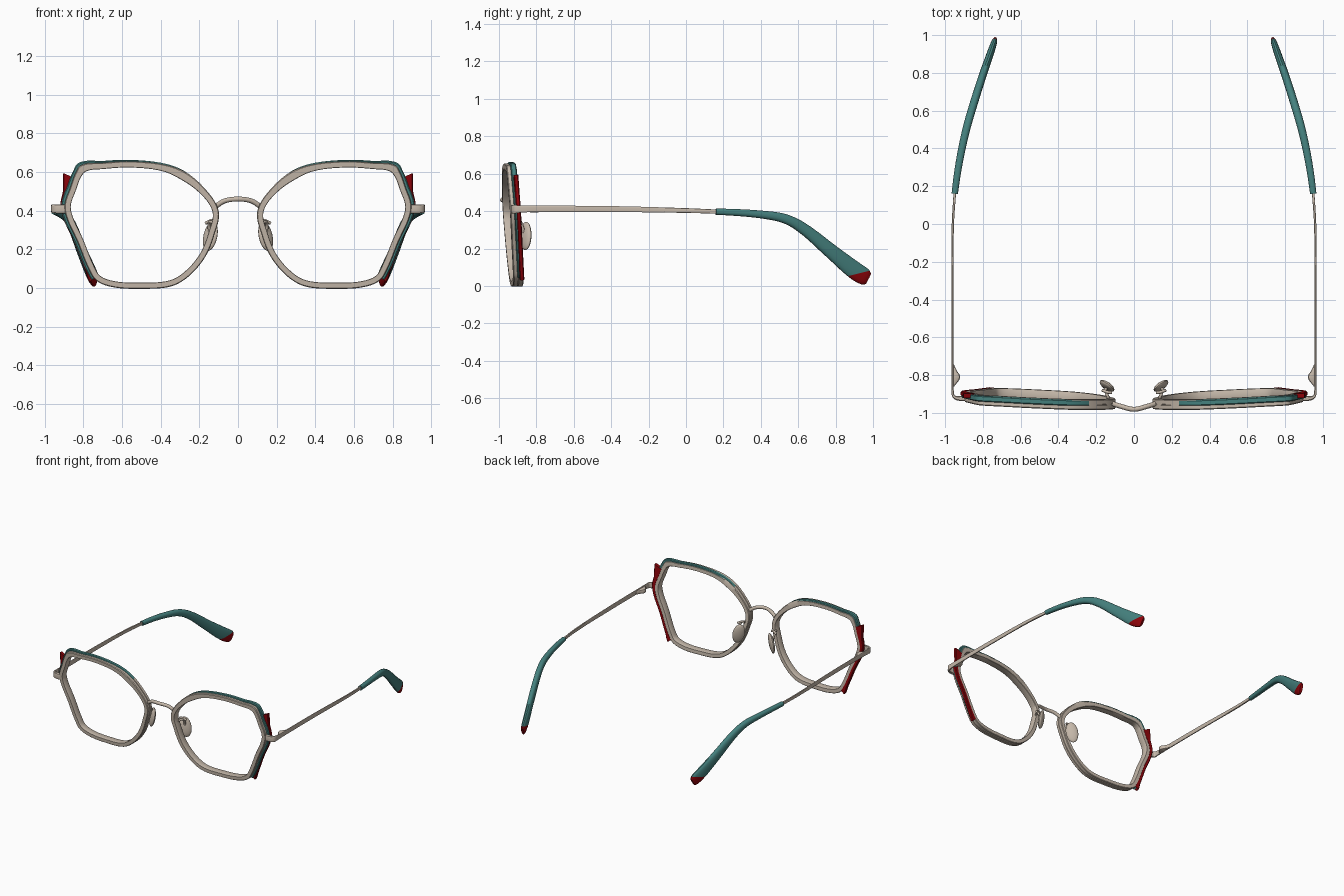
import bpy, bmesh, math
from mathutils import Vector, Matrix

cube = bpy.data.objects.get("Cube")
if cube:
    bpy.data.objects.remove(cube, do_unlink=True)


def material(name, rgb):
    m = bpy.data.materials.new(name)
    m.use_nodes = True
    m.diffuse_color = (*rgb, 1)
    m.node_tree.nodes["Principled BSDF"].inputs["Base Color"].default_value = (*rgb, 1)
    return m


BEIGE = material("warm_beige", (0.56, 0.48, 0.40))
TEAL = material("teal", (0.06, 0.22, 0.21))
RED = material("dark_red", (0.27, 0.001, 0.003))


def finish(name, bm, mats):
    """Turn a bmesh into a smooth-shaded object, mirrored to the other side."""
    bmesh.ops.recalc_face_normals(bm, faces=bm.faces)
    mesh = bpy.data.meshes.new(name)
    bm.to_mesh(mesh)
    bm.free()
    for m in mats:
        mesh.materials.append(m)
    mesh.shade_smooth()
    mesh.set_sharp_from_angle(angle=math.radians(35))
    ob = bpy.data.objects.new(name, mesh)
    bpy.context.collection.objects.link(ob)
    ob.modifiers.new("Mirror", 'MIRROR').use_mirror_merge = False


def loft(rings, closed=False):
    """Skin a list of point rings, capping the ends of an open one."""
    bm = bmesh.new()
    vs = [[bm.verts.new(p) for p in ring] for ring in rings]
    n = len(vs[0])
    pairs = list(zip(vs, vs[1:])) + ([(vs[-1], vs[0])] if closed else [])
    for a, b in pairs:
        for i in range(n):
            j = (i + 1) % n
            bm.faces.new((a[i], a[j], b[j], b[i]))
    if not closed:
        bm.faces.new(vs[0])
        bm.faces.new(vs[-1])
    return bm


def smooth_path(pts, steps, closed=False):
    """Smooth Hermite curve through the points."""
    pts = [Vector(p) for p in pts]
    n = len(pts)

    def tangent(i):
        if closed:
            a, b = pts[i - 1], pts[(i + 1) % n]
        else:
            a, b = pts[max(i - 1, 0)], pts[min(i + 1, n - 1)]
        u, v = (pts[i] - a), (b - pts[i])
        return (u.normalized() + v.normalized()).normalized()

    out = []
    for i in range(n if closed else n - 1):
        j = (i + 1) % n
        p, q = pts[i], pts[j]
        size = (q - p).length
        a, b = tangent(i) * size, tangent(j) * size
        for s in range(steps):
            t = s / steps
            out.append(p * (2*t**3 - 3*t**2 + 1) + a * (t**3 - 2*t**2 + t)
                       + q * (3*t**2 - 2*t**3) + b * (t**3 - t**2))
    if not closed:
        out.append(pts[-1])
    return out


# Lens opening outline (x, z), clockwise from the nose side
OPENING = [(.13, .38), (.147, .43), (.21, .502), (.29, .558), (.38, .601),
           (.553, .623), (.70, .615), (.785, .603), (.805, .585), (.84, .50),
           (.864, .43), (.862, .395), (.80, .25), (.74, .105), (.715, .065),
           (.656, .039), (.50, .028), (.346, .042), (.275, .085), (.195, .18),
           (.148, .30)]
STEPS = 6
path = smooth_path(OPENING, STEPS, closed=True)
COUNT = len(path)


def rim_point(i, offset, depth):
    """Point offset outward from the opening, on the wrapped and tilted front."""
    d = (path[(i + 1) % COUNT] - path[i - 1]).normalized()
    k = i / STEPS
    # the rim is broader at the inner brow and the upper outer corner
    offset *= 1 + .4 * math.exp(-(k - 3) ** 2) + .3 * math.exp(-(k - 7.3) ** 2 * 2)
    x, z = path[i].x - d.y * offset, path[i].y + d.x * offset
    return Vector((x, -.98 + .05 * (x - .1) - .07 * (z - .4) + depth, z))


# Metal rims, with a fine groove round the outside
RIM = [(0, .004), (.002, 0), (.028, 0), (.032, .005), (.032, .024), (.028, .025),
       (.028, .029), (.032, .03), (.032, .051), (.028, .055), (.002, .055), (0, .052)]
rings = [[rim_point(i, o, d) for o, d in RIM] for i in range(COUNT)]
finish("rims", loft(rings, closed=True), [BEIGE])


def band(name, first, last, inner, widths, front, back, mat):
    """Coloured layer that follows part of the rim's outer edge."""
    a, b = int(first * STEPS), int(last * STEPS)
    c = .005
    rings = []
    for i in range(a, b + 1):
        t = (i - a) / (b - a) * (len(widths) - 1)
        k = min(int(t), len(widths) - 2)
        w = widths[k] + (widths[k + 1] - widths[k]) * (t - k)
        prof = [(inner, front), (w - c, front), (w, front + c),
                (w, back - c), (w - c, back), (inner, back)]
        rings.append([rim_point(i, o, d) for o, d in prof])
    finish(name, loft(rings), [mat])


band("teal_brow_layers", 2.7, 13.9, .02, (.032, .039, .044, .05, .046, .045), .022, .053, TEAL)
band("red_side_layers", 8.4, 13.9, .026, (.088, .058, .051, .048, .049, .062), .032, .057, RED)


def sweep(sections, steps, sides, power=1.0):
    """Skin oval sections given as (x, y, z, width, height)."""
    centres = smooth_path([s[:3] for s in sections], steps)
    sizes = smooth_path([(i, s[3], s[4]) for i, s in enumerate(sections)], steps)
    rings = []
    for i, c in enumerate(centres):
        d = centres[min(i + 1, len(centres) - 1)] - centres[max(i - 1, 0)]
        side = d.cross(Vector((0, 0, 1))).normalized()
        up = side.cross(d).normalized()
        ring = []
        for k in range(sides):
            a = 2 * math.pi * (k + .5) / sides
            u = math.copysign(abs(math.cos(a)) ** power, math.cos(a))
            v = math.copysign(abs(math.sin(a)) ** power, math.sin(a))
            ring.append(c + side * u * sizes[i].y / 2 + up * v * sizes[i].z / 2)
        rings.append(ring)
    return loft(rings)


# Temples: flat metal strips, bent inward to the rim at the front
TEMPLE = [(.885, -.922, .409, .03, .046), (.935, -.922, .409, .024, .046),
          (.955, -.912, .41, .015, .044), (.960, -.885, .411, .012, .038),
          (.961, -.80, .412, .011, .034), (.961, -.40, .411, .011, .032),
          (.959, 0, .403, .012, .026), (.946, .20, .396, .014, .022)]
finish("temples", sweep(TEMPLE, 4, 12, .4), [BEIGE])

# Temple tips: teal sleeves with a red end below a sloping cut
TIP = [(.949, .16, .397, .034, .034), (.936, .26, .393, .037, .037),
       (.911, .40, .382, .040, .042), (.883, .52, .362, .042, .05),
       (.860, .60, .325, .043, .058), (.800, .79, .173, .042, .08),
       (.758, .91, .077, .038, .097), (.742, .958, .047, .032, .09),
       (.737, .974, .038, .020, .066)]
bm = sweep(TIP, 4, 16, .85)
bmesh.ops.bisect_plane(bm, geom=bm.verts[:] + bm.edges[:] + bm.faces[:],
                       plane_co=(0, .93, .068), plane_no=(0, .25, -1))
for f in bm.faces:
    c = f.calc_center_median()
    f.material_index = int(c.z < .068 + .25 * (c.y - .93))
finish("temple_tips", bm, [TEAL, RED])

# Hinges: tapered lumps on the inner side of the temples
HINGE = [(.957, -.86, .41, .008, .024), (.948, -.835, .41, .026, .032),
         (.941, -.81, .41, .042, .036), (.948, -.785, .41, .026, .032),
         (.957, -.745, .41, .008, .024)]
finish("hinges", sweep(HINGE, 3, 12, .6), [BEIGE])


def wire(name, pts, radius, mirror):
    """Round wire through the points."""
    cu = bpy.data.curves.new(name, 'CURVE')
    cu.dimensions = '3D'
    cu.bevel_depth = radius
    cu.bevel_resolution = 3
    cu.use_fill_caps = True
    sp = cu.splines.new('POLY')
    pts = smooth_path(pts, 6)
    sp.points.add(len(pts) - 1)
    for p, co in zip(sp.points, pts):
        p.co = (*co, 1)
    sp.use_smooth = True
    cu.materials.append(BEIGE)
    ob = bpy.data.objects.new(name, cu)
    bpy.context.collection.objects.link(ob)
    if mirror:
        ob.modifiers.new("Mirror", 'MIRROR').use_mirror_merge = False


# Bridge, nose pad arms and the short hooks across them
wire("bridge", [(-.118, -.95, .42), (-.07, -.965, .45), (0, -.981, .46),
                (.07, -.965, .45), (.118, -.95, .42)], .013, False)
wire("nose_pad_arms", [(.128, -.935, .335), (.145, -.90, .342), (.15, -.88, .325),
                       (.143, -.865, .275)], .008, True)
wire("nose_pad_hooks", [(.118, -.893, .345), (.14, -.89, .348), (.168, -.88, .335)], .008, True)

# Nose pads: flattened ovals, angled back and splayed at the bottom
across = Vector((.78, .62, 0))
length = Vector((-.22, 0, 1)).normalized()
facing = across.cross(length).normalized()
across = length.cross(facing)
turn = Matrix((across, length, facing)).transposed().to_4x4()
bm = bmesh.new()
bmesh.ops.create_uvsphere(bm, u_segments=24, v_segments=12, radius=.5,
                          matrix=Matrix.Translation((.143, -.857, .267)) @ turn
                          @ Matrix.Diagonal((.088, .155, .036, 1)))
finish("nose_pads", bm, [BEIGE])
